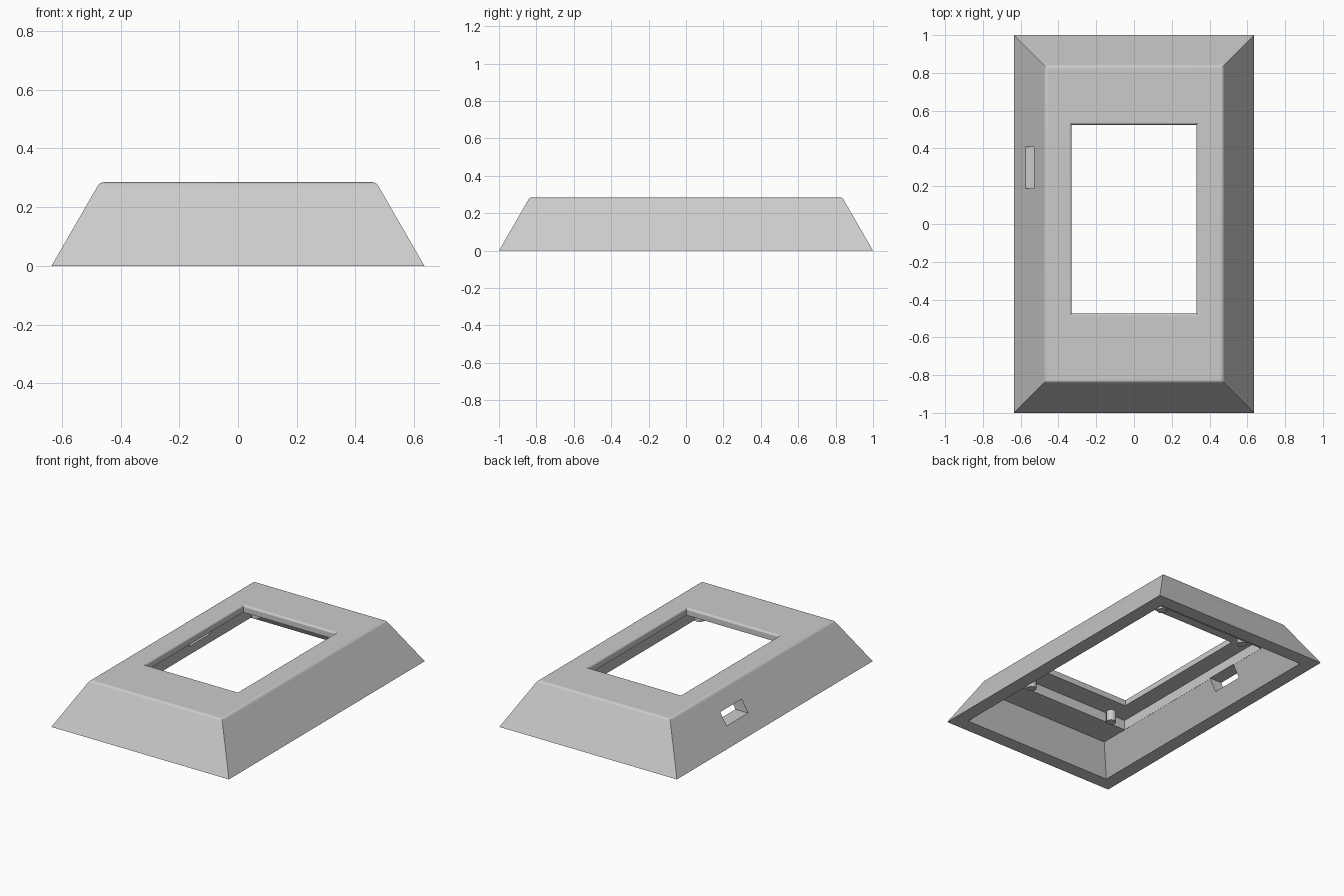
import bpy, bmesh
from math import sin, cos, tan, radians, pi

if "Cube" in bpy.data.objects:
    bpy.data.objects.remove(bpy.data.objects["Cube"], do_unlink=True)

grey = bpy.data.materials.new("matte grey")
grey.use_nodes = True
grey.diffuse_color = (0.6, 0.6, 0.6, 1)
grey.node_tree.nodes["Principled BSDF"].inputs["Base Color"].default_value = (0.6, 0.6, 0.6, 1)

HX, HY, H = 0.635, 1.0, 0.285     # half width, half length, height
SLOPE = tan(radians(30))          # inward lean of the walls
WALL = 0.09                       # width of the bottom rim
CEILING, PLATE = 0.176, 0.24      # undersides of the thick and thin top
WX, WY, OFF = 0.33, 0.5, 0.025    # window half sizes and y offset
STEPS = 6


def rect(hx, hy, z, off=0.0):
    return [(-hx, off - hy, z), (hx, off - hy, z), (hx, off + hy, z), (-hx, off + hy, z)]


def add_object(name, bm):
    bmesh.ops.recalc_face_normals(bm, faces=bm.faces)
    mesh = bpy.data.meshes.new(name)
    bm.to_mesh(mesh)
    bm.free()
    mesh.materials.append(grey)
    obj = bpy.data.objects.new(name, mesh)
    bpy.context.collection.objects.link(obj)
    return obj


def make_active(obj):
    bpy.ops.object.select_all(action="DESELECT")
    obj.select_set(True)
    bpy.context.view_layer.objects.active = obj


# Frame section, as rectangular rings from the outer foot round to the inner foot
rings = [rect(HX, HY, 0)]
r = 0.027
top_inset = H * SLOPE + r * tan(radians(30))
for i in range(STEPS + 1):        # rounded outer shoulder
    a = radians(60) * (1 - i / STEPS)
    d = top_inset - r * sin(a)
    rings.append(rect(HX - d, HY - d, H - r + r * cos(a)))
lip = 0.014
for i in range(STEPS + 1):        # rounded window lip
    a = pi / 2 * i / STEPS
    d = lip * (1 - sin(a))
    rings.append(rect(WX + d, WY + d, H - lip + lip * cos(a), OFF))
inner = WALL + CEILING * SLOPE
rings += [
    rect(WX, WY, PLATE, OFF),
    rect(HX - inner - 0.001, 0.641, PLATE, OFF),      # recess behind the window
    rect(HX - inner - 0.001, 0.641, CEILING, OFF),
    rect(HX - inner, HY - inner, CEILING),
    rect(HX - WALL, HY - WALL, 0),
]

bm = bmesh.new()
loops = [[bm.verts.new(p) for p in ring] for ring in rings]
for a, b in zip(loops, loops[1:] + loops[:1]):
    for k in range(4):
        n = (k + 1) % 4
        bm.faces.new((a[k], a[n], b[n], b[k]))
frame = add_object("bezel_frame", bm)

# Cable slot through the right wall
bm = bmesh.new()
bmesh.ops.create_cube(bm, size=1)
for v in bm.verts:
    v.co = (-0.53 + v.co.x * 0.3, 0.298 + v.co.y * 0.22, 0.142 + v.co.z * 0.078)
cutter = add_object("slot_cutter", bm)
cutter.hide_render = True
make_active(frame)
cut = frame.modifiers.new("slot", "BOOLEAN")
cut.operation = "DIFFERENCE"
cut.solver = "EXACT"
cut.object = cutter
bpy.ops.object.modifier_apply(modifier=cut.name)
bpy.data.objects.remove(cutter, do_unlink=True)

bpy.ops.object.shade_smooth_by_angle(angle=radians(25))
weighted = frame.modifiers.new("flat_faces", "WEIGHTED_NORMAL")
weighted.keep_sharp = True

# Four round mounting pegs at the ends of the recess
for side, x in (("right", -0.315), ("left", 0.315)):
    for end, y in (("front", OFF - 0.615), ("back", OFF + 0.615)):
        bm = bmesh.new()
        bmesh.ops.create_cone(bm, cap_ends=True, segments=24, radius1=0.03, radius2=0.03,
                              depth=PLATE - CEILING + 0.012)
        bmesh.ops.translate(bm, verts=bm.verts, vec=(x, y, (PLATE + CEILING) / 2))
        peg = add_object(f"peg_{end}_{side}", bm)
        make_active(peg)
        bpy.ops.object.shade_smooth_by_angle(angle=radians(30))
